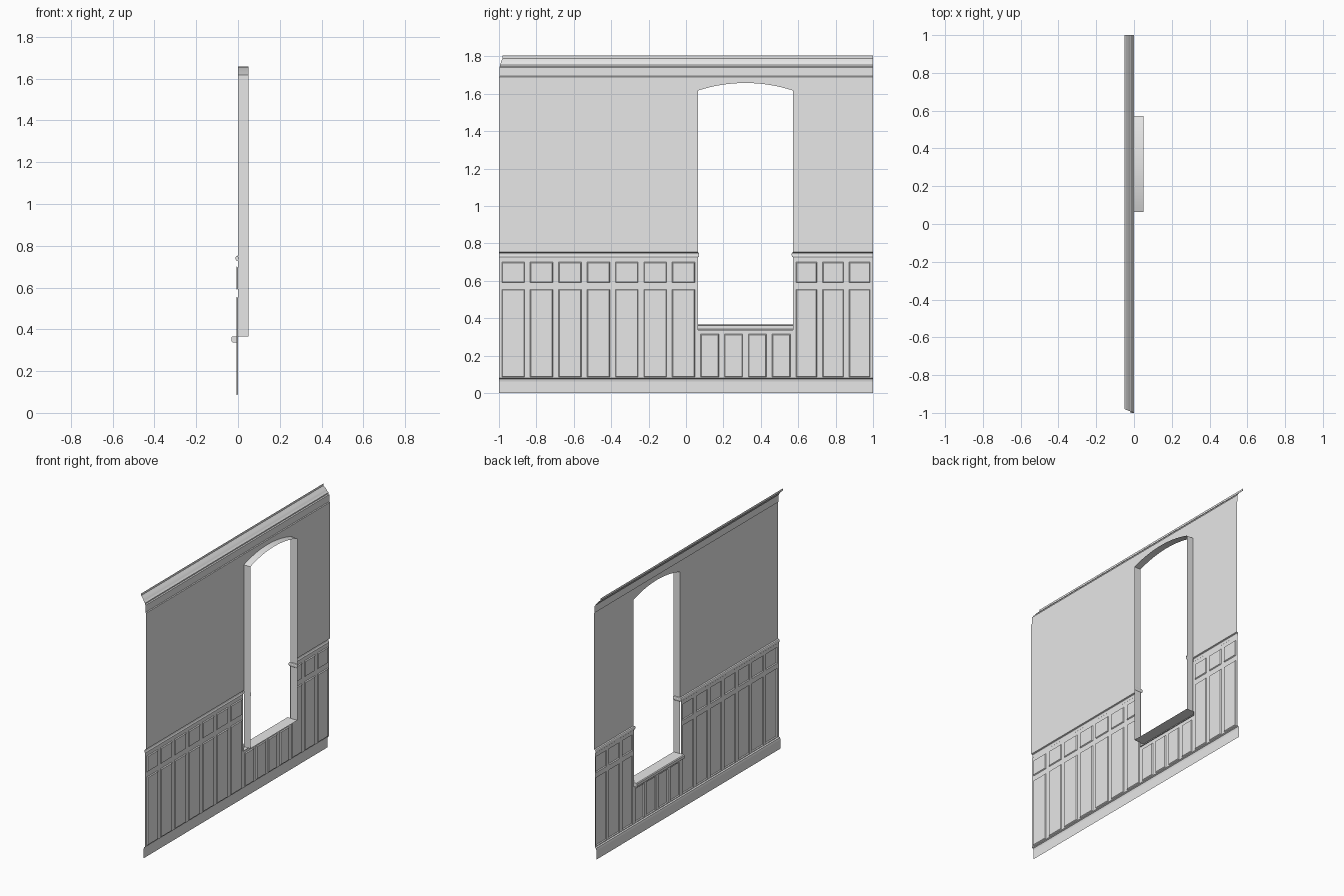
import bpy, bmesh, math

cube = bpy.data.objects.get("Cube")
if cube:
    bpy.data.objects.remove(cube)

# Shared paint
paint = bpy.data.materials.new("plain_grey")
paint.use_nodes = True
GREY = (0.8, 0.8, 0.8, 1)
paint.diffuse_color = GREY
paint.node_tree.nodes["Principled BSDF"].inputs["Base Color"].default_value = GREY

# Main dimensions
Y0, Y1 = -1.0, 1.0            # wall ends
W0, W1 = 0.063, 0.573         # window jambs
SILL, SPRING, RISE = 0.366, 1.617, 0.041
RAIL0, RAIL1 = 0.727, 0.753   # chair rail
TOP = 1.69                    # underside of frieze
DEPTH = 0.05                  # window reveal
PROUD = 0.006                 # wainscot frame thickness


def finish(name, bm):
    mesh = bpy.data.meshes.new(name)
    bm.to_mesh(mesh)
    bm.free()
    mesh.materials.append(paint)
    obj = bpy.data.objects.new(name, mesh)
    bpy.context.collection.objects.link(obj)
    return obj


def loft(bm, rings):
    """Bridge successive rows of points with quads."""
    rows = [[bm.verts.new(p) for p in ring] for ring in rings]
    for a, b in zip(rows, rows[1:]):
        for i in range(len(a) - 1):
            bm.faces.new((a[i], a[i + 1], b[i + 1], b[i]))
    return rows


def sweep(name, profile, stations, caps=False):
    """Carry an (offset, height) profile past stations of (x, y, dir_x, dir_y)."""
    bm = bmesh.new()
    rows = loft(bm, [[(x + dx * o, y + dy * o, z) for o, z in profile]
                     for x, y, dx, dy in stations])
    if caps:
        bm.faces.new(rows[0])
        bm.faces.new(rows[-1][::-1])
    return finish(name, bm)


def wainscot(name, y0, y1, columns, bands, z0, z1, stile=0.03):
    """Framed sheet with a recessed panel in every column and band."""
    pitch = (y1 - y0) / columns
    ys = [y0]
    for c in range(columns):
        ys += [y0 + c * pitch + stile / 2, y0 + (c + 1) * pitch - stile / 2]
    ys.append(y1)
    zs = [z0] + [z for band in bands for z in band] + [z1]
    bm = bmesh.new()
    grid = [[bm.verts.new((-PROUD, y, z)) for z in zs] for y in ys]
    panels = []
    for i in range(len(ys) - 1):
        for j in range(len(zs) - 1):
            f = bm.faces.new((grid[i][j], grid[i][j + 1],
                              grid[i + 1][j + 1], grid[i + 1][j]))
            if i % 2 and j % 2:
                panels.append(f)
    bm.normal_update()
    bmesh.ops.inset_individual(bm, faces=panels, thickness=0.006, depth=-PROUD)
    return finish(name, bm)


# Window arch outline from jamb to jamb
half = (W1 - W0) / 2
mid = (W0 + W1) / 2
radius = (half ** 2 + RISE ** 2) / (2 * RISE)
sweep_angle = math.asin(half / radius)
STEPS = 16
arch = []
for k in range(STEPS + 1):
    a = sweep_angle * (2 * k / STEPS - 1)
    arch.append((mid + radius * math.sin(a),
                 SPRING + RISE - radius + radius * math.cos(a)))

# Plain upper wall around the opening
bm = bmesh.new()
outline = [(Y0, RAIL1), (W0, RAIL1)] + arch + [(W1, RAIL1), (Y1, RAIL1)]
loft(bm, [[(0, y, z), (0, y, TOP)] for y, z in outline])
slivers = [f for f in bm.faces if f.calc_area() < 1e-7]
bmesh.ops.delete(bm, geom=slivers, context='FACES')
finish("upper_wall", bm)

# Jambs and arched head of the opening
bm = bmesh.new()
loft(bm, [[(0, y, z), (DEPTH, y, z)]
          for y, z in [(W0, SILL)] + arch + [(W1, SILL)]])
reveal = finish("window_reveal", bm)

# Panelled wainscot left of, right of and below the opening
bands = [(0.085, 0.555), (0.59, 0.7)]
wainscot("long_wainscot", Y0, W0, 7, bands, 0.08, RAIL0)
wainscot("short_wainscot", W1, Y1, 3, bands, 0.08, RAIL0)
wainscot("under_window_wainscot", W0, W1, 4, [(0.085, 0.315)], 0.08, 0.338)

# Baseboard
straight = [(0, Y0, -1, 0), (0, Y1, -1, 0)]
sweep("baseboard", [(PROUD, 0.08), (0.015, 0.076), (0.018, 0.063), (0.018, 0)], straight)

# Chair rails, mitred round the jambs
rail = [(PROUD, RAIL0), (0.009, 0.73), (0.011, 0.735), (0.011, 0.745),
        (0.008, 0.75), (0, RAIL1)]
sweep("long_chair_rail", rail,
      [(0, Y0, -1, 0), (0, W0, -1, 0.7), (DEPTH, W0, 0, 0.7)])
sweep("short_chair_rail", rail,
      [(DEPTH, W1, 0, -0.7), (0, W1, -1, -0.7), (0, Y1, -1, 0)])

# Window sill with rounded nose
sill = [(-DEPTH, SILL), (0, SILL), (0.026, SILL), (0.031, 0.361),
        (0.031, 0.343), (0.026, 0.338), (0, 0.338)]
sweep("window_sill_board", sill[:2], [(0, W0, -1, 0), (0, W1, -1, 0)])
sweep("window_sill_nose", sill[1:],
      [(0, W0 - 0.004, -1, 0), (0, W1 + 0.004, -1, 0)], caps=True)

# Frieze and crown moulding, trimmed back at one end
crown = [(0, TOP), (0.005, TOP + 0.004), (0.005, 1.742), (0.012, 1.746),
         (0.012, 1.754), (0.018, 1.758), (0.024, 1.766), (0.032, 1.777),
         (0.042, 1.784), (0.045, 1.788), (0.05, 1.79), (0.05, 1.805)]
moulding = sweep("crown_moulding", crown, [(0, Y0, -1, 0.4), (0, Y1, -1, 0)])

# Smooth only the curved parts
for obj in (reveal, moulding):
    bpy.ops.object.select_all(action='DESELECT')
    obj.select_set(True)
    bpy.context.view_layer.objects.active = obj
    bpy.ops.object.shade_smooth_by_angle(angle=math.radians(30))
